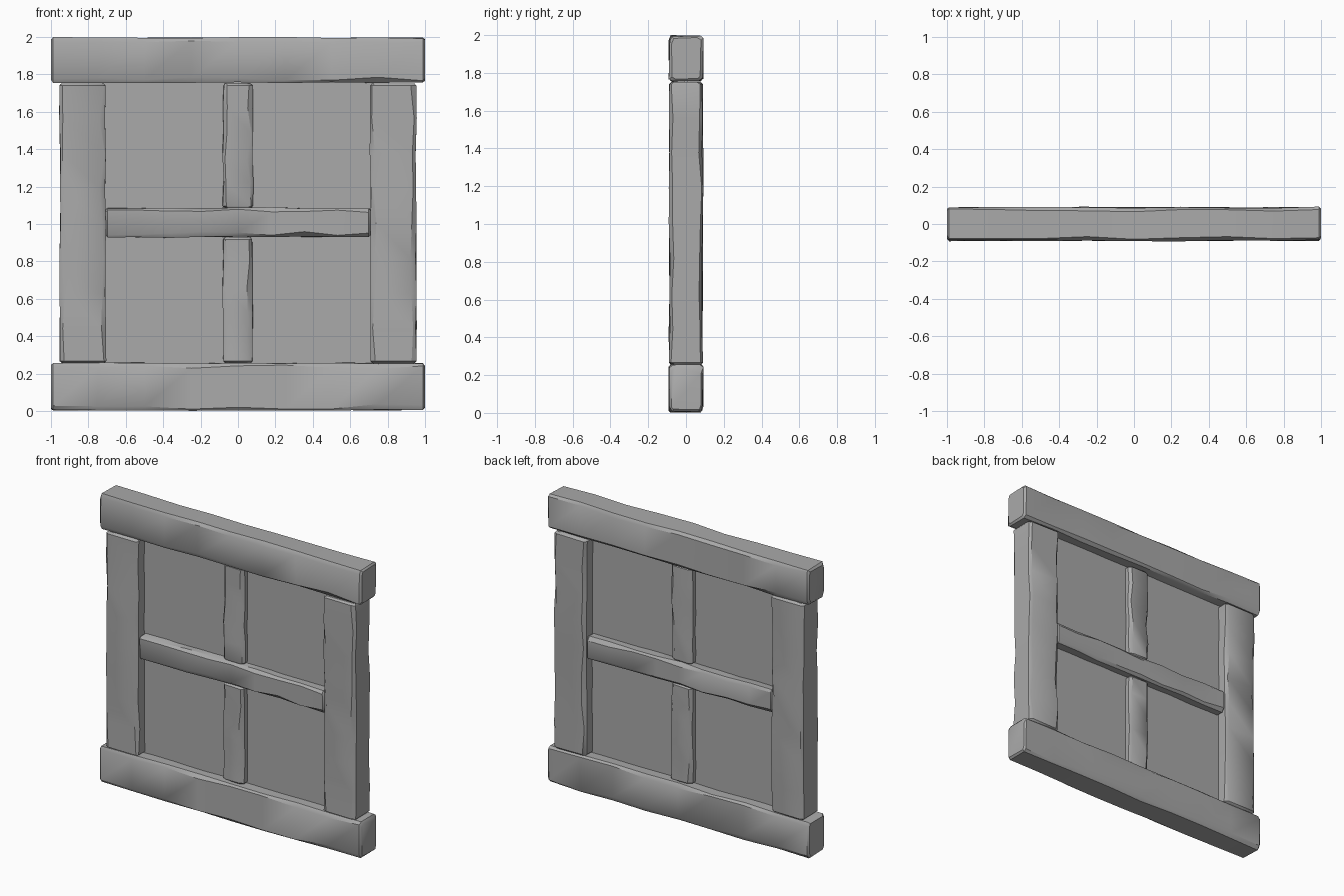
import bpy
import bmesh
import random
from mathutils import Vector

random.seed(4)

cube = bpy.data.objects.get("Cube")
if cube:
    bpy.data.objects.remove(cube, do_unlink=True)

# One weathered grey for the whole window
grey = bpy.data.materials.new("weathered_grey")
grey.use_nodes = True
GREY = (0.4, 0.4, 0.4, 1.0)
grey.diffuse_color = GREY
grey.node_tree.nodes["Principled BSDF"].inputs["Base Color"].default_value = GREY


def add_object(name, bm):
    bmesh.ops.recalc_face_normals(bm, faces=bm.faces)
    mesh = bpy.data.meshes.new(name)
    bm.to_mesh(mesh)
    bm.free()
    mesh.materials.append(grey)
    obj = bpy.data.objects.new(name, mesh)
    bpy.context.collection.objects.link(obj)
    bpy.ops.object.select_all(action="DESELECT")
    obj.select_set(True)
    bpy.context.view_layer.objects.active = obj
    bpy.ops.object.shade_smooth_by_angle(angle=0.6)
    return obj


def beam(name, start, end, half_width, half_depth, wear=0.008, steps=8):
    """Hand-hewn beam: uneven chamfered rings lofted from start to end."""
    start, end = Vector(start), Vector(end)
    along = (end - start).normalized()
    depth = Vector((0, 1, 0))
    side = along.cross(depth)
    length = (end - start).length
    tip = 0.012

    # Distances of the rings, with a narrower ring at each end
    stops = [0, tip] + [length * i / steps for i in range(1, steps)] + [length - tip, length]
    bm = bmesh.new()
    rings = []
    for n, dist in enumerate(stops):
        shrink = 0.012 if n in (0, len(stops) - 1) else 0
        ring = []
        for sx, sy in ((1, 1), (-1, 1), (-1, -1), (1, -1)):
            w = half_width - shrink - random.uniform(0, wear)
            d = half_depth - shrink - random.uniform(0, wear)
            cut_w, cut_d = random.uniform(0.008, 0.03), random.uniform(0.008, 0.022)
            points = [(sx * w, sy * (d - cut_d)), (sx * (w - cut_w), sy * d)]
            if sx != sy:
                points.reverse()
            for a, b in points:
                ring.append(bm.verts.new(start + along * dist + side * a + depth * b))
        rings.append(ring)
    for a, b in zip(rings, rings[1:]):
        for i in range(len(a)):
            j = (i + 1) % len(a)
            bm.faces.new((a[i], a[j], b[j], b[i]))
    bm.faces.new(rings[0])
    bm.faces.new(rings[-1])
    return add_object(name, bm)


# Top and bottom rails
beam("bottom_rail", (-1, 0, 0.13), (1, 0, 0.13), 0.13, 0.093)
beam("top_rail", (-1, 0, 1.876), (1, 0, 1.876), 0.124, 0.093)

# Side stiles
for label, s in (("left", 1), ("right", -1)):
    beam(label + "_stile", (s * 0.83, 0, 0.255), (s * 0.83, 0, 1.752), 0.126, 0.092)

# Crossing bars
beam("middle_bar", (-0.71, 0, 1.008), (0.71, 0, 1.008), 0.082, 0.078)
beam("lower_upright_bar", (0, 0, 0.255), (0, 0, 0.93), 0.083, 0.06, steps=5)
beam("upper_upright_bar", (0, 0, 1.085), (0, 0, 1.752), 0.083, 0.06, steps=5)

# Thin pane tucked into the frame
bm = bmesh.new()
bmesh.ops.create_cube(bm, size=1)
for v in bm.verts:
    v.co = Vector((v.co.x * 1.45, v.co.y * 0.02, 1.004 + v.co.z * 1.54))
add_object("pane", bm)
